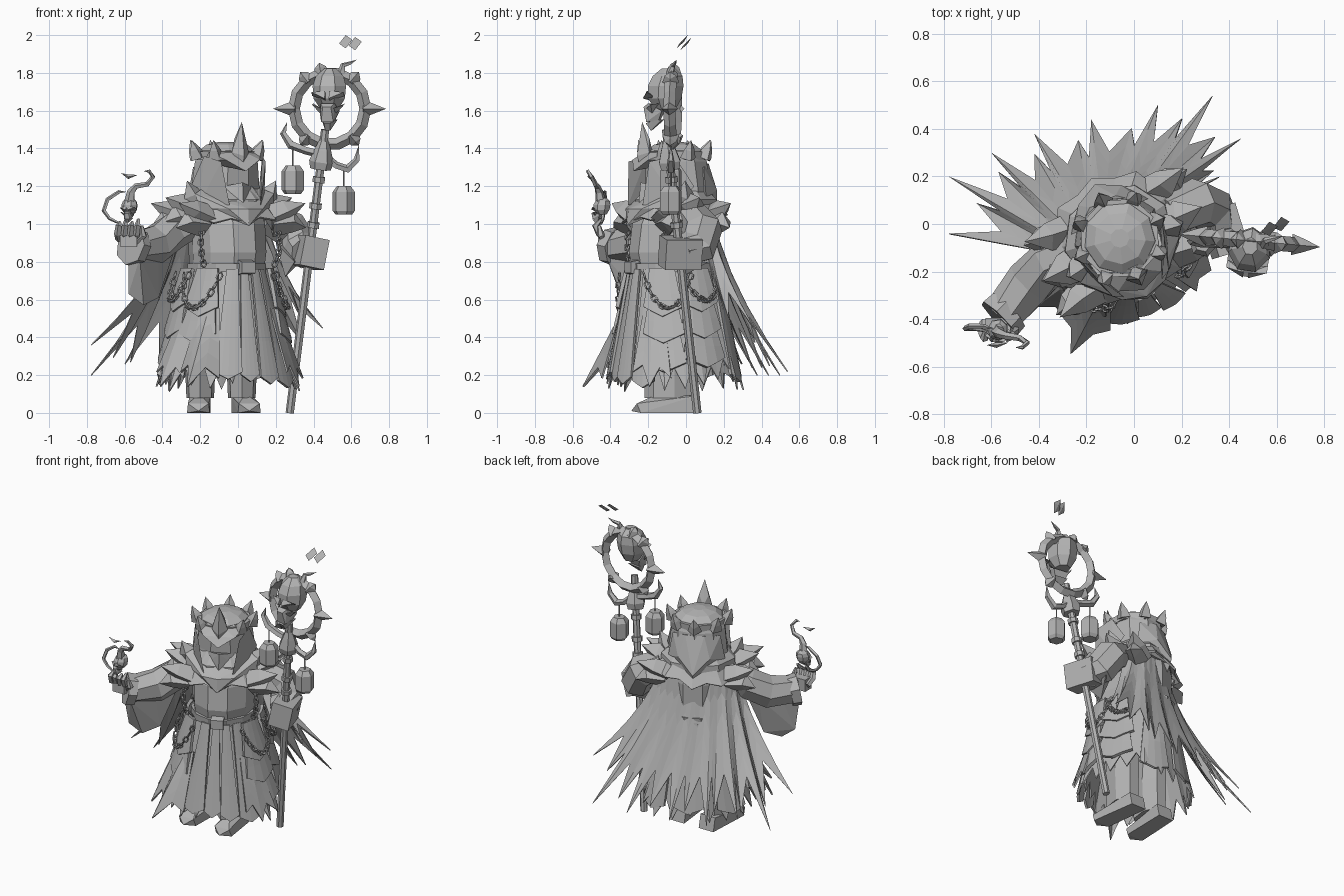
import bpy, bmesh, math, random
from mathutils import Vector as V, Matrix

random.seed(4)
cube = bpy.data.objects.get("Cube")
if cube:
    bpy.data.objects.remove(cube, do_unlink=True)

grey = bpy.data.materials.new("stone_grey")
grey.use_nodes = True
COLOUR = (0.45, 0.45, 0.45, 1)
grey.diffuse_color = COLOUR
grey.node_tree.nodes["Principled BSDF"].inputs["Base Color"].default_value = COLOUR

WORLD = Matrix.Identity(4)
BODY = Matrix.Translation((-.06, -.06, 0)) @ Matrix.Rotation(math.radians(25), 4, 'Z')


def build(name, geos, matrix=WORLD, solid=0):
    """Join (verts, faces) pieces into one object; faces None means convex hull."""
    bm = bmesh.new()
    for verts, faces in geos:
        vs = [bm.verts.new(matrix @ V(v)) for v in verts]
        if faces is None:
            bmesh.ops.convex_hull(bm, input=vs)
        else:
            for f in faces:
                bm.faces.new([vs[i] for i in f])
    loose = [v for v in bm.verts if not v.link_faces]
    bmesh.ops.delete(bm, geom=loose, context='VERTS')
    bmesh.ops.remove_doubles(bm, verts=bm.verts, dist=.00005)
    bmesh.ops.recalc_face_normals(bm, faces=bm.faces)
    me = bpy.data.meshes.new(name)
    bm.to_mesh(me)
    bm.free()
    me.materials.append(grey)
    ob = bpy.data.objects.new(name, me)
    bpy.context.scene.collection.objects.link(ob)
    if solid:
        ob.modifiers.new("thickness", 'SOLIDIFY').thickness = solid


def skin(rings, closed=False):
    n, m = len(rings[0]), len(rings)
    faces = []
    for i in range(m if closed else m - 1):
        a, b = i * n, (i + 1) % m * n
        faces += [(a + j, a + (j + 1) % n, b + (j + 1) % n, b + j) for j in range(n)]
    if not closed:
        faces += [tuple(range(n)), tuple(range((m - 1) * n, m * n))]
    return [p for r in rings for p in r], faces


def tube(pts, radii, n=6, closed=False):
    pts = [V(p) for p in pts]
    m = len(pts)
    if not isinstance(radii, (list, tuple)):
        radii = [radii] * m
    rings = []
    for i, p in enumerate(pts):
        t = (pts[(i + 1) % m] - pts[i - 1]) if closed else pts[min(i + 1, m - 1)] - pts[max(i - 1, 0)]
        t.normalize()
        u = t.cross(V((0, 1, 0)) if abs(t.y) < .9 else V((1, 0, 0))).normalized()
        w = t.cross(u)
        rings.append([p + radii[i] * (u * math.cos(k * math.tau / n) + w * math.sin(k * math.tau / n))
                      for k in range(n)])
    return skin(rings, closed)


def loft(rings, n, phase=0):
    return skin([[(x + rx * math.sin(k * math.tau / n + phase), y - ry * math.cos(k * math.tau / n + phase), z)
                  for k in range(n)] for x, y, z, rx, ry in rings])


def tatter(tops, tips, notch=.6, rows=4, flare=1.0):
    """Cloth from a top line to a hem of pointed teeth."""
    cols = []
    for i, (a, b) in enumerate(zip(tops, tips)):
        cols.append((V(a), V(b)))
        if i < len(tips) - 1:
            c, d = (V(a) + V(tops[i + 1])) / 2, (V(b) + V(tips[i + 1])) / 2
            e = c.lerp(d, notch)
            cols.append((c, V((*c.lerp(d, notch ** flare).xy, e.z))))
    verts = []
    for a, b in cols:
        for r in range(rows + 1):
            s = r / rows
            verts.append((*a.lerp(b, s ** flare).xy, a.z + (b.z - a.z) * s))
    n = rows + 1
    return verts, [(c * n + r, c * n + r + 1, c * n + n + r + 1, c * n + n + r)
                   for c in range(len(cols) - 1) for r in range(rows)]


def skirt(a, t, off=0):
    return V(((.18 + .2 * t + off) * math.sin(a), -(.23 + .11 * t + off) * math.cos(a), .78 - .64 * t))


def panel(a, w, t0, t1, off, point=.06):
    verts = [skirt(a + w * (c - 2) / 4 * (.8 + .1 * r), t0 + (t1 - t0) * r / 3 + (point * (2 - abs(c - 2)) / 2 if r == 3 else 0), off)
             for c in range(5) for r in range(4)]
    return verts, [(c * 4 + r, c * 4 + r + 1, c * 4 + 5 + r, c * 4 + 4 + r) for c in range(4) for r in range(3)]


def chain(pts, size=.02):
    geos = []
    for i in range(len(pts) - 1):
        a, b = V(pts[i]), V(pts[i + 1])
        d = (b - a).normalized()
        side = d.cross(V((.3, .9, .2))).normalized()
        if i % 2:
            side = d.cross(side)
        geos.append(tube([(a + b) / 2 + d * size * 1.2 * math.cos(k * math.tau / 6) + side * size * .7 * math.sin(k * math.tau / 6)
                          for k in range(6)], size * .28, 4, True))
    return geos


def hull(*pts):
    return list(pts), None


def mirrored(*pts):
    return [p for x, y, z in pts for p in ((x, y, z), (-x, y, z))], None


def ring_of(n, rx, ry, z, jitter=0):
    pts = [(rx * math.sin(k * math.tau / n), -ry * math.cos(k * math.tau / n), z + random.uniform(-jitter, jitter))
           for k in range(n)]
    return pts + pts[:1]


def skull(centre, s, turn, tall):
    """Faceted skull with brows, cheeks, nose and jaw, facing -y."""
    m = Matrix.Translation(centre) @ Matrix.Rotation(turn, 4, 'Z') @ Matrix.Diagonal((s, s, s * tall, 1))
    parts = [loft([(0, .1, -.45, .45, .5), (0, .05, 0, .8, .85), (0, .1, .5, .85, .9), (0, .2, .9, .7, .75), (0, .25, 1.2, .3, .35)], 7, .45),
             mirrored((.2, -.95, -.35), (.35, -.7, -.2), (.3, -.8, -.95), (.5, 0, -.5), (.3, -.2, -.9)),
             mirrored((.15, -.85, -1), (.12, -.6, -1.3), (.4, 0, -.85), (.3, -.5, -.9))]
    for q in (-1, 1):
        parts.append(hull((q * .1, -1, 0), (q * .8, -.7, .25), (q * .8, -.4, .1), (q * .1, -.8, .3), (q * .1, -.6, -.1)))
        parts.append(hull((q * .3, -.8, -.4), (q * .8, -.5, -.25), (q * .8, -.1, -.2), (q * .4, -.5, -.6)))
    return [([m @ V(p) for p in v], f) for v, f in parts]


# Boots and legs
for side, x, toe in (("right", -.2, -.01), ("left", .02, .04)):
    sole = [(x + dx + toe * f, y, z) for dx, y, z, f in
            ((-.055, .07, 0, 0), (.055, .07, 0, 0), (-.06, -.24, 0, 1), (.06, -.24, 0, 1), (0, -.29, .01, 1),
             (-.055, -.26, .05, 1), (.055, -.26, .05, 1), (-.055, .05, .09, 0), (.055, .05, .09, 0), (0, -.15, .1, .5))]
    build(side + "_boot", [(sole, None), loft([(x, -.09, .08, .075, .13), (x, -.09, .3, .085, .13), (x, -.08, .5, .08, .12)], 7)])

# Torso, belt and robe
build("torso", [loft([(0, 0, .72, .19, .22), (0, -.01, .85, .2, .24), (0, 0, 1, .2, .23), (0, .02, 1.14, .17, .18)], 10, .3)], BODY)
build("belt", [loft([(0, 0, .745, .205, .25), (0, 0, .79, .205, .255)], 12, .26),
               mirrored((.04, -.22, .73), (.04, -.275, .74), (.04, -.22, .81), (.04, -.275, .8))], BODY)
N = 20
angles = [k * math.tau / N for k in range(N)]
tips = [skirt(a, random.uniform(.92, 1.05) - .08 * max(0, math.cos(a)) ** 6, random.uniform(-.02, .03)) for a in angles]
tops = [skirt(a, 0, -.01) for a in angles]
build("robe", [tatter(tops + tops[:1], tips + tips[:1], .82)], BODY, .008)
build("robe_panels", [panel(a, w, .03, t, off) for a, w, t, off in
                      ((-.38, .36, .88, .025), (-.05, .26, .9, .012), (.25, .28, .92, .025), (.6, .34, .95, .018),
                       (2.4, .5, .9, .018), (3.1, .5, .88, .018), (-2.4, .5, .9, .018))], BODY, .015)
tiers = []
for s in (-1, 1):
    for t0, t1, off in ((.02, .34, .055), (.25, .56, .045), (.48, .8, .035)):
        tiers += [panel(s * .95, .62, t0, t1, off, .08), panel(s * 1.62, .66, t0, t1 - .04, off, .08)]
build("hip_plates", tiers, BODY, .02)
build("front_flaps", [tatter([skirt(a - .2, .35, .02), skirt(a, .35, .03), skirt(a + .2, .35, .02)],
                             [skirt(a - .25, .88, .06), skirt(a, 1, r), skirt(a + .3, .93, .05)], .8)
                      for a, r in ((-.8, .17), (-1.3, .08), (.75, .05))], BODY, .01)

# Hanging chains
links = []
for s in (-1, 1):
    for a0, a1, sag in ((.6, 1.5, .2), (1.3, 2.1, .16)):
        links += chain([skirt(s * (a0 + (a1 - a0) * k / 14), .05 + sag * 6 * k / 14 * (1 - k / 14), .07) for k in range(15)])
    links += chain([(s * (.2 + .03 * math.sin(k / 3)), -.15 - .02 * math.sin(k / 3), 1.03 - .028 * k) for k in range(10)])
build("chains", links, BODY)

# Mantle with layered pyramids on the shoulders
M = 10
build("mantle", [tatter(ring_of(M, .15, .15, 1.2), ring_of(M, .31, .28, 1.02, .03), .88),
                 loft([(0, .01, 1.05, .24, .22), (0, .01, 1.13, .235, .215), (0, .01, 1.19, .17, .16)], 9, .35)], BODY, .012)
spikes = []
for s in (-1, 1):
    for y, z, r in ((-.15, 1.08, .07), (-.02, 1.11, .08), (.12, 1.08, .07)):
        spikes.append(tube([(s * .17, y, z - .05), (s * .27, y * 1.1, z - .01), (s * .37, y * 1.3, z + .03)], [r, r * .85, 0], 4))
        spikes.append(tube([(s * .2, y * .9, z - .08), (s * .31, y * 1.1, z - .07), (s * .38, y * 1.2, z - .1)], [r, r * .8, 0], 4))
    spikes.append(tube([(s * .16, -.04, 1.08), (s * .23, -.05, 1.16), (s * .26, -.06, 1.23)], [.08, .05, 0], 4))
build("shoulder_spikes", spikes, BODY)
build("neck_scarf", [mirrored((.23, -.1, 1.16), (.22, -.12, 1.09), (.1, -.24, 1.08), (0, -.28, .99), (0, -.27, 1.08), (.15, -.05, 1.2))], BODY)

# Hood with open face
build("hood", [loft([(0, .02, 1.06, .2, .18), (0, .02, 1.2, .185, .17), (0, .01, 1.33, .17, .165),
                     (0, 0, 1.39, .15, .15), (0, 0, 1.42, .11, .11), (0, 0, 1.435, .04, .04)], 9, .35),
               mirrored((.15, .1, 1.3), (.18, .1, 1.14), (.1, .2, 1.18), (0, .25, 1.08), (0, .21, .97), (.06, .17, 1.32)),
               mirrored((.15, -.1, 1.38), (.1, -.2, 1.34), (0, -.24, 1.28), (0, -.14, 1.4), (.16, -.05, 1.33)),
               mirrored((.08, -.13, 1.2), (0, -.2, 1.22), (0, -.21, 1.1), (.11, -.12, 1.1))] +
      [hull((s * .17, -.08, 1.36), (s * .19, -.06, 1.1), (s * .09, -.23, 1.1), (s * .13, -.21, 1.33), (s * .2, .02, 1.2),
            (s * .15, -.12, 1.3)) for s in (-1, 1)], BODY)
crown = [loft([(0, 0, 1.34, .172, .172), (0, 0, 1.385, .175, .175), (0, 0, 1.385, .14, .14), (0, 0, 1.34, .14, .14)], 8)]
for k in range(1, 8):
    a = k * math.tau / 8
    d = V((math.sin(a), -math.cos(a), 0))
    crown.append(tube([d * .165 + V((0, 0, 1.35)), d * .185 + V((0, 0, 1.395)), d * .205 + V((0, 0, 1.445))], [.045, .03, 0], 4))
crown.append(mirrored((.05, -.17, 1.38), (0, -.22, 1.36), (0, -.19, 1.54), (.03, -.16, 1.45), (0, -.13, 1.38), (0, -.2, 1.3)))
build("crown", crown, BODY)

# Tattered cape
ends = [V(p) for p in ((-.78, -.04, .36), (-.78, .2, .2), (-.6, .3, .26), (-.42, .38, .2), (-.18, .44, .2),
                       (.1, .5, .2), (.33, .54, .22), (.45, .36, .45), (.36, .2, .55))]
hem = []
for a, b in zip(ends, ends[1:]):
    hem += [a, a.lerp(b, .6) * .85 + V((0, 0, .07))]
hem.append(ends[-1])
top = []
for k in range(len(hem)):
    a = math.pi * (k / (len(hem) - 1) - .5) * 1.05
    top.append(BODY @ V((.25 * math.sin(a), .05 + .14 * math.cos(a), 1.06)))
build("cape", [tatter(top, hem, .72, 5, 1.5)], WORLD, .006)

# Right arm, sleeve drape and hand
build("right_sleeve", [tube([(-.22, -.1, 1.03), (-.35, -.16, .96), (-.44, -.25, .89), (-.56, -.39, .88)], [.09, .1, .105, .085], 7),
                       tube([(-.53, -.36, .875), (-.57, -.4, .885)], [.1, .105], 7),
                       hull((-.58, -.4, .82), (-.52, -.42, .82), (-.58, -.35, .63), (-.5, -.32, .57), (-.42, -.24, .61),
                            (-.34, -.18, .85), (-.42, -.3, .88), (-.42, -.18, .87), (-.53, -.28, .85))])
hand = [hull(*[(-.58 + dx, -.43 + dy, z) for dx in (-.045, .045) for dy in (-.035, .035) for z in (.88, .96)])]
for k in range(4):
    x = -.63 + .033 * k
    hand.append(tube([(x, -.41, .92), (x - .006, -.46, .95), (x, -.48, .99), (x + .004, -.45, 1.01 + .015 * (k % 2))], [.02, .02, .018, .008], 5))
hand.append(tube([(-.54, -.42, .9), (-.5, -.45, .94), (-.51, -.46, .99)], [.022, .02, .01], 5))
build("right_hand", hand)
build("hand_skull", skull((-.575, -.45, 1.075), .052, -.3, 1))
build("hand_flames", [
    tube([(-.575, -.45, 1.11), (-.565, -.46, 1.17), (-.54, -.47, 1.2), (-.48, -.48, 1.21), (-.45, -.5, 1.25), (-.47, -.52, 1.28), (-.5, -.52, 1.28)],
         [.03, .022, .016, .014, .012, .01, 0], 5),
    tube([(-.62, -.45, 1.0), (-.68, -.44, 1.03), (-.71, -.44, 1.07), (-.69, -.43, 1.13), (-.63, -.43, 1.17), (-.59, -.44, 1.17)],
         [.006, .01, .012, .012, .01, 0], 5),
    tube([(-.62, -.51, 1.27), (-.58, -.51, 1.25), (-.53, -.5, 1.26)], [0, .012, 0], 4)])

# Left arm and cuff around the staff
build("left_sleeve", [tube([(.14, .03, 1.04), (.27, .09, .97), (.32, .06, .88), (.36, -.02, .85)], [.09, .105, .105, .09], 7),
                      hull((.22, .1, .93), (.33, .12, .8), (.25, -.02, .72), (.3, -.08, .8), (.2, -.02, .9))])
cuff = Matrix.Translation((.375, -.03, .85)) @ Matrix.Rotation(.3, 4, 'Z') @ Matrix.Rotation(.2, 4, 'Y')
build("left_cuff", [hull(*[(x, y, z) for x in (-.065, .07) for y in (-.1, .1) for z in (-.08, .08)])], cuff)


# Staff
def on_staff(z):
    return V((.275 + .125 * z, .06 - .11 * z, z))


build("staff", [tube([on_staff(0), on_staff(1.5)], .023, 7)] +
      [tube([on_staff(z), on_staff(z + .03)], .034, 7) for z in (.98, 1.08, 1.22)] +
      [tube([on_staff(z) for z in (1.29, 1.33, 1.39, 1.44)], [.055, .065, .045, .025], 6)])
AXIS = Matrix.Translation((.485, -.07, 1.61)) @ Matrix.Rotation(-.09, 4, 'Z')
around = [V((math.cos(k * math.tau / 14), 0, math.sin(k * math.tau / 14))) for k in range(14)]
thorns = [tube([d * .18, d * .225, d * (.3 if k % 7 == 0 else .25)], [.045, .03, 0], 4)
          for k, d in enumerate(around) if k in (0, 2, 4, 5, 7, 9, 12)]
build("staff_ring", [tube([d * .19 for d in around], .032, 4, True)] + thorns, AXIS)
build("staff_skull", skull((.485, -.12, 1.665), .108, -.15, 1.22))
build("skull_wick", [tube([(.53, -.09, 1.76), (.55, -.08, 1.81), (.555, -.07, 1.84), (.59, -.06, 1.85), (.63, -.05, 1.87)], [.03, .02, .014, .01, 0], 5)])
build("floating_shards", [hull((x - .035, y - .015, z - .01), (x, y - .03, z - .035), (x + .035, y + .01, z + .01), (x, y + .03, z + .035), (x, y + .01, z))
                          for x, y, z in ((.57, -.02, 1.965), (.62, .0, 1.955))])

# Hooks and lanterns
build("lantern_hooks", [
    tube([(.44, -.08, 1.37), (.36, -.08, 1.39), (.28, -.075, 1.42), (.24, -.07, 1.48), (.26, -.07, 1.54)], [.022, .022, .024, .018, 0], 5),
    tube([(.46, -.08, 1.36), (.52, -.08, 1.31), (.58, -.08, 1.29), (.63, -.08, 1.34), (.64, -.08, 1.42)], [.02, .02, .024, .018, 0], 5)])
for side, x, z, high in (("right", .29, 1.16, 1.42), ("left", .56, 1.05, 1.3)):
    build(side + "_lantern", [loft([(x, -.08, z + h, r, r) for h, r in ((0, .045), (.02, .06), (.12, .06), (.15, .038))], 6, .3),
                              tube([(x, -.08, z + .14), (x, -.08, high)], .005, 4)])
